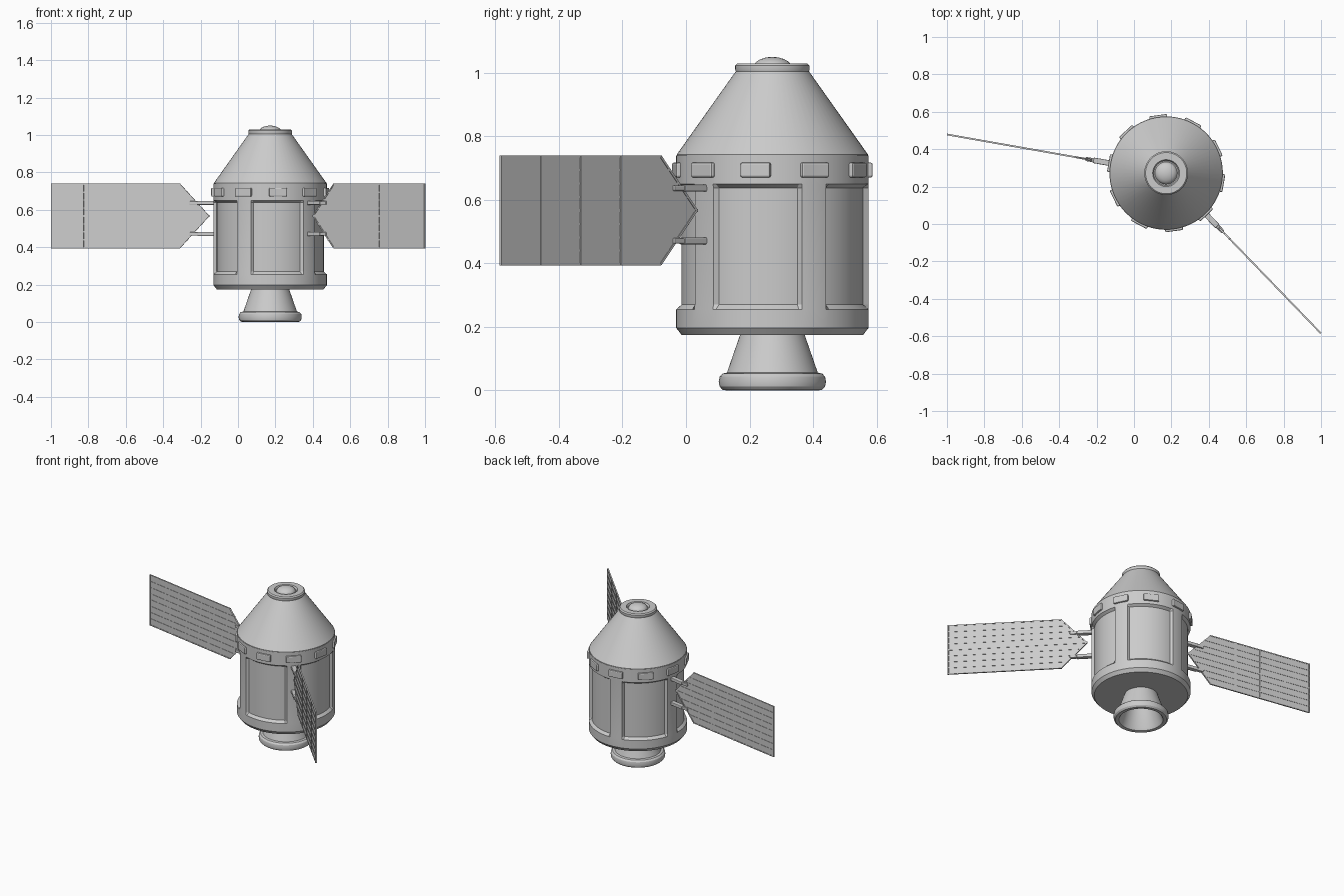
import bpy, bmesh
from math import sin, cos, radians, pi, atan2, hypot
from mathutils import Matrix, Vector

if "Cube" in bpy.data.objects:
    bpy.data.objects.remove(bpy.data.objects["Cube"])

CENTRE = Vector((0.172, 0.272, 0))
START = -46            # direction of the first pillar, five pillars in all


def finish(name, bm, angle=0, bevel=0, smooth=False):
    bmesh.ops.recalc_face_normals(bm, faces=bm.faces)
    me = bpy.data.meshes.new(name)
    bm.to_mesh(me)
    bm.free()
    ob = bpy.data.objects.new(name, me)
    bpy.context.collection.objects.link(ob)
    ob.location = CENTRE
    ob.rotation_euler.z = radians(angle)
    if bevel:
        mod = ob.modifiers.new("bevel", 'BEVEL')
        mod.width, mod.segments = bevel, 2
    if smooth:
        bpy.ops.object.select_all(action='DESELECT')
        ob.select_set(True)
        bpy.context.view_layer.objects.active = ob
        bpy.ops.object.shade_smooth_by_angle(angle=radians(30))
    return ob


def lathe(name, profile, n=64, radius=None):
    """Revolve (r, z) points; radius(r, z, degrees) may vary the radius."""
    bm = bmesh.new()
    rings = []
    for r, z in profile:
        if r == 0:
            rings.append([bm.verts.new((0, 0, z))] * n)
            continue
        ring = []
        for i in range(n):
            a = 2 * pi * i / n
            q = radius(r, z, 360 * i / n) if radius else r
            ring.append(bm.verts.new((q * cos(a), q * sin(a), z)))
        rings.append(ring)
    for lo, hi in zip(rings, rings[1:]):
        for i in range(n):
            j = (i + 1) % n
            vs = list(dict.fromkeys((lo[i], lo[j], hi[j], hi[i])))
            bm.faces.new(vs)
    return finish(name, bm, START, smooth=True)


def box(bm, centre, size, tilt=0):
    m = (Matrix.Translation(centre) @ Matrix.Rotation(tilt, 4, 'Y')
         @ Matrix.Diagonal((*size, 1)))
    bmesh.ops.create_cube(bm, size=1, matrix=m)


# hollow engine nozzle with a rolled rim
lathe("engine_nozzle", [(0, .15), (.085, .15), (.125, .02), (.135, .003), (.145, 0),
                        (.157, .002), (.166, .012), (.169, .027), (.166, .043),
                        (.157, .053), (.143, .056), (.1, .18), (0, .18)])


# service body: five pillars with recessed bays between
def bays(r, z, deg):
    off = abs((deg + 36) % 72 - 36)
    return .286 if .26 < z < .645 and off > 9 else r


lathe("service_body", [(0, .175), (.286, .175), (.303, .197), (.303, .255), (.302, .27),
                       (.302, .638), (.303, .65), (.303, .74), (0, .74)], 180, bays)

# crew cone, docking ring and hatch dome
lathe("crew_cone", [(0, .735), (.301, .735), (.301, .743), (.113, 1.008), (0, 1.008)])
lathe("docking_ring", [(0, 1.004), (.115, 1.004), (.117, 1.01), (.117, 1.023), (.11, 1.03),
                       (.072, 1.03), (.066, 1.018), (0, 1.018)])
lathe("hatch_dome", [(.06, 1.012)] + [(.06 * cos(t), 1.018 + .032 * sin(t))
      for t in (0, .3, .6, .9, 1.2, 1.4)] + [(0, 1.05)], 32)

# ten blocks around the upper collar
for k in range(10):
    bm = bmesh.new()
    box(bm, (.297, 0, .694), (.032, .096, .047))
    finish(f"collar_block_{k}", bm, START + 36 * k, .006)

# solar wings on two of the pillars
TIP, SHOULDER, END, MID, HALF = .33, .49, 1.19, .567, .173
BAR = .007


def inner_edge(h):
    return TIP + (SHOULDER - TIP) * abs(h) / HALF


def solar_wing(name, angle):
    # thin pointed sheet
    bm = bmesh.new()
    outline = [(TIP, 0), (SHOULDER, -HALF), (END, -HALF), (END, HALF), (SHOULDER, HALF)]
    sides = [[bm.verts.new((x, y, MID + h)) for x, h in outline] for y in (-.0025, .0025)]
    bm.faces.new(sides[0])
    bm.faces.new(sides[1][::-1])
    for i in range(5):
        j = (i + 1) % 5
        bm.faces.new((sides[0][i], sides[0][j], sides[1][j], sides[1][i]))
    finish(name + "_sheet", bm, angle)

    # raised grid and frame
    bm = bmesh.new()
    for i in range(9):
        h = (HALF - BAR / 2) * (i - 4) / 4
        a = inner_edge(h)
        box(bm, ((a + END) / 2, 0, MID + h), (END - a, .009, BAR * (1.4 if i == 4 else .9)))
    for i in range(1, 5):
        x = SHOULDER + (END - SHOULDER) * i / 4 - (BAR / 2 if i == 4 else 0)
        box(bm, (x, 0, MID), (BAR, .01, 2 * HALF))
    dx = SHOULDER - TIP
    for s in (-1, 1):
        box(bm, (TIP + dx / 2 + .003, 0, MID + s * (HALF / 2 - .002)),
            (hypot(dx, HALF) - .006, .01, BAR), -s * atan2(HALF, dx))
    finish(name + "_grid", bm, angle)

    # two support arms, each a thick root and a slim end
    for label, z in (("upper", .637), ("lower", .471)):
        bm = bmesh.new()
        box(bm, (.34, 0, z), (.11, .03, .022))
        box(bm, (.415, 0, z), (.046, .022, .018))
        finish(f"{name}_{label}_arm", bm, angle, .004)


solar_wing("right_wing", START)
solar_wing("left_wing", START + 216)
